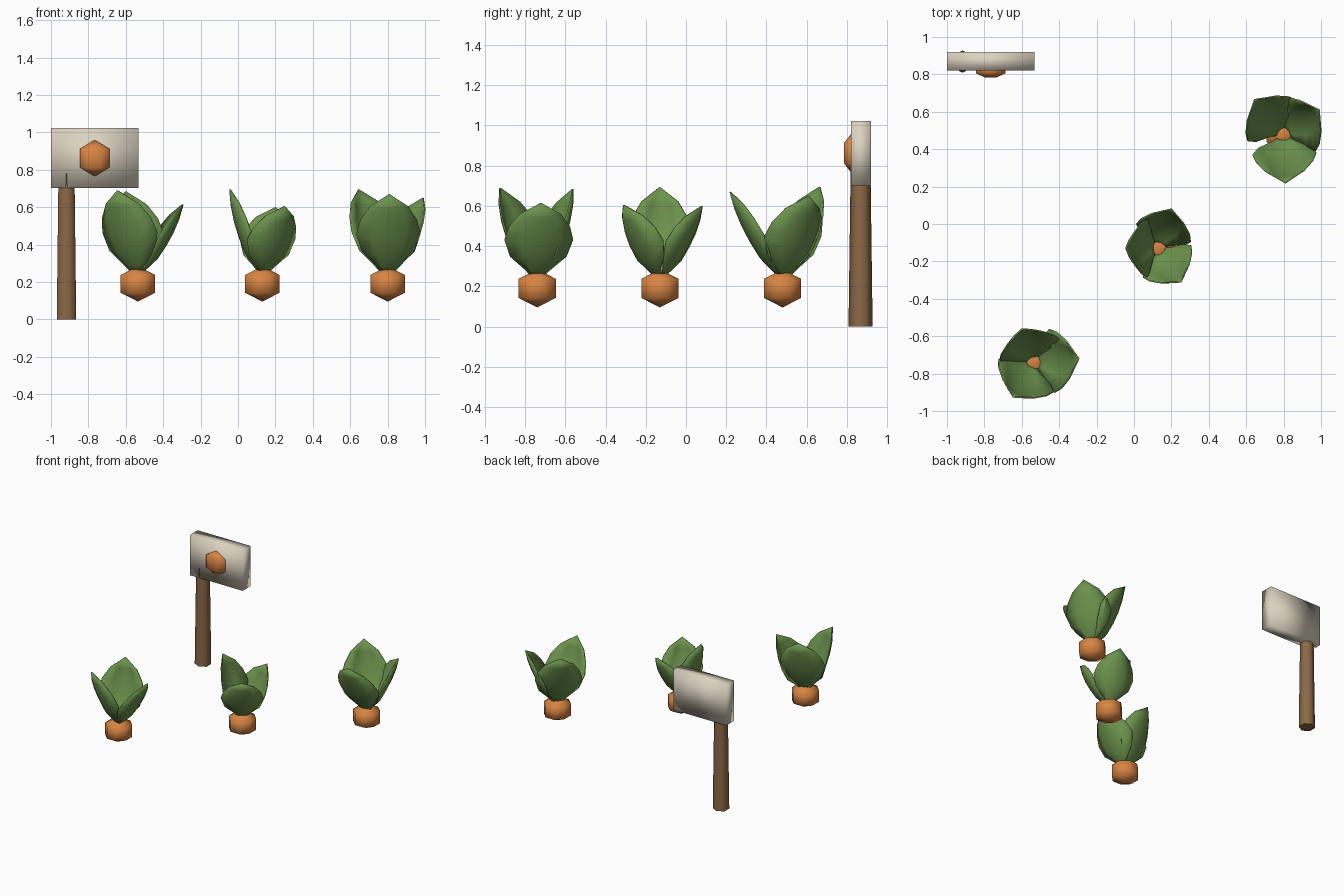
import bpy, bmesh, math
from mathutils import Vector, Matrix

if "Cube" in bpy.data.objects:
    bpy.data.objects.remove(bpy.data.objects["Cube"])


def material(name, rgb):
    m = bpy.data.materials.new(name)
    m.diffuse_color = (*rgb, 1)
    m.use_nodes = True
    m.node_tree.nodes["Principled BSDF"].inputs["Base Color"].default_value = m.diffuse_color
    return m


GREEN = material("leaf green", (0.15, 0.29, 0.075))
ORANGE = material("bulb orange", (0.68, 0.23, 0.055))
WOOD = material("post brown", (0.26, 0.14, 0.062))
CREAM = material("board cream", (0.72, 0.65, 0.53))


def finish(bm, name, mat, angle=180):
    bmesh.ops.recalc_face_normals(bm, faces=bm.faces)
    me = bpy.data.meshes.new(name)
    bm.to_mesh(me)
    bm.free()
    me.materials.append(mat)
    ob = bpy.data.objects.new(name, me)
    bpy.context.collection.objects.link(ob)
    bpy.ops.object.select_all(action='DESELECT')
    ob.select_set(True)
    bpy.context.view_layer.objects.active = ob
    if angle >= 180:
        bpy.ops.object.shade_smooth()
    else:
        bpy.ops.object.shade_smooth_by_angle(angle=math.radians(angle))
    return ob


# Eight-sided ball with two rings and a point at top and bottom
def ball(name, center, size):
    bm = bmesh.new()
    bmesh.ops.create_uvsphere(bm, u_segments=8, v_segments=3, radius=1)
    bm.transform(Matrix.Translation(center) @ Matrix.Diagonal((*size, 1))
                 @ Matrix.Rotation(math.pi / 8, 4, 'Z'))
    finish(bm, name, ORANGE)


# Cupped leaf: (position along leaf, half width, rib offset, edge offset)
STATIONS = [(0.0, 0.03, 0.0, 0.0), (0.09, 0.06, 0.015, 0.0),
            (0.26, 0.14, 0.035, -0.01), (0.46, 0.17, 0.038, -0.03),
            (0.64, 0.15, 0.034, -0.03), (0.82, 0.10, 0.022, -0.022)]
ACROSS = (-1, -0.5, 0, 0.5, 1)


def leaf(name, center, tip, width):
    out = Vector((tip[0] - center[0], tip[1] - center[1], 0))
    reach = out.length
    out.normalize()
    side = Vector((-out.y, out.x, 0))
    base = Vector((center[0], center[1], 0.25)) + out * 0.015
    chord = Vector(tip) - base
    normal = (out * chord.z - Vector((0, 0, reach))).normalized()
    bm = bmesh.new()
    rows = []
    for s, w, rib, edge in STATIONS:
        rows.append([bm.verts.new(base + chord * s + side * (w * width * u)
                                  + normal * (edge + (rib - edge) * (1 - u * u)))
                     for u in ACROSS])
    for a, b in zip(rows, rows[1:]):
        for i in range(4):
            bm.faces.new((a[i], a[i + 1], b[i + 1], b[i]))
    point = bm.verts.new(tip)
    for i in range(4):
        bm.faces.new((rows[-1][i], rows[-1][i + 1], point))
    ob = finish(bm, name, GREEN, 60)
    mod = ob.modifiers.new("thickness", 'SOLIDIFY')
    mod.thickness = 0.008
    mod.offset = 0


# Three plants: centre, leaf width factor, leaf tips
PLANTS = [
    ((-0.535, -0.74), 1.0,
     [(-0.295, -0.72, 0.615), (-0.645, -0.925, 0.69), (-0.60, -0.562, 0.685)]),
    ((0.13, -0.13), 0.9,
     [(-0.043, -0.13, 0.695), (0.25, -0.31, 0.605), (0.20, 0.08, 0.60)]),
    ((0.80, 0.48), 1.0,
     [(0.81, 0.22, 0.67), (0.645, 0.665, 0.695), (0.99, 0.61, 0.65)]),
]
for n, (c, width, tips) in enumerate(PLANTS, 1):
    ball(f"bulb_{n}", (*c, 0.19), (0.1155, 0.1155, 0.095))
    for k, tip in enumerate(tips, 1):
        leaf(f"leaf_{n}_{k}", c, tip, width)

# Tapered six-sided signpost
bm = bmesh.new()
bmesh.ops.create_cone(bm, cap_ends=True, segments=6, radius1=0.06,
                      radius2=0.0495, depth=0.78)
if max(abs(v.co.x) for v in bm.verts) > 0.055:  # points face front and back
    bm.transform(Matrix.Rotation(math.pi / 6, 4, 'Z'))
bm.transform(Matrix.Translation((-0.917, 0.868, 0.39)))
finish(bm, "signpost", WOOD, 65)

# Sign board with soft shading
bm = bmesh.new()
bmesh.ops.create_cube(bm, size=1)
bm.transform(Matrix.Translation((-0.766, 0.87, 0.862))
             @ Matrix.Diagonal((0.468, 0.1, 0.32, 1)))
finish(bm, "sign_board", CREAM)

# Emblem: flattened ball set in the board
ball("sign_emblem", (-0.766, 0.822, 0.862), (0.1, 0.047, 0.098))
